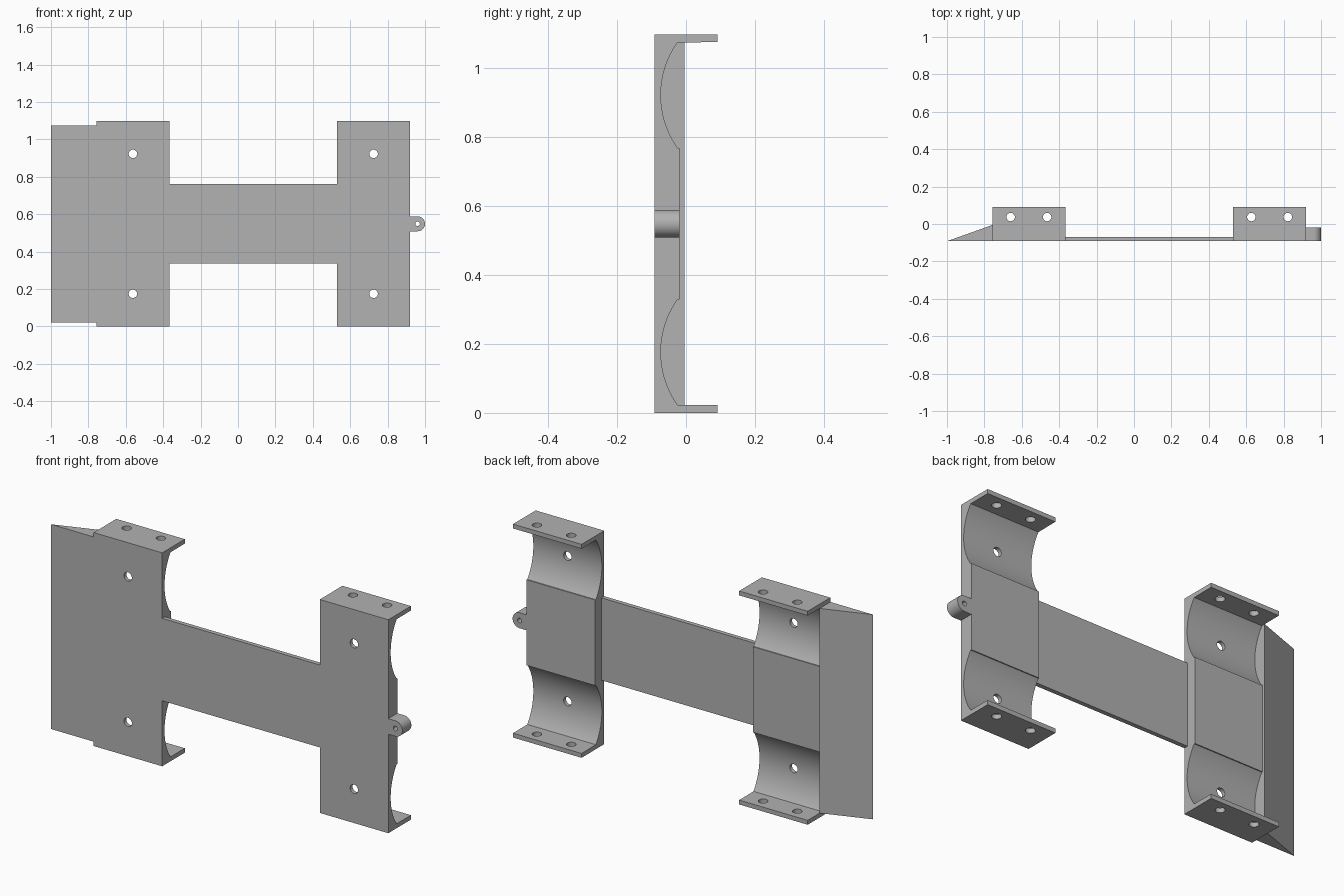
import bpy, bmesh
from math import pi, sin, cos, asin
from mathutils import Matrix, Vector

cube = bpy.data.objects.get("Cube")
if cube:
    bpy.data.objects.remove(cube, do_unlink=True)

# Main dimensions
HEIGHT = 1.098
MID = HEIGHT / 2
FRONT, BACK = -0.092, 0.092
BLOCK_BACK = -0.019       # back face of the bracket's central block
FLANGE = 0.0225           # flange and web thickness
WIDTH = 0.39              # bracket width
BRACKETS = {"right_bracket": -0.562, "left_bracket": 0.725}
HOLE = 0.0225

grey = bpy.data.materials.new("plain_grey")
grey.use_nodes = True
COLOUR = (0.445, 0.445, 0.445, 1)
grey.diffuse_color = COLOUR
grey.node_tree.nodes["Principled BSDF"].inputs["Base Color"].default_value = COLOUR


def prism(name, points, offset):
    """Extrude a closed outline of 3D points along an offset vector."""
    bm = bmesh.new()
    face = bm.faces.new([bm.verts.new(p) for p in points])
    new = bmesh.ops.extrude_face_region(bm, geom=[face])["geom"]
    moved = [g for g in new if isinstance(g, bmesh.types.BMVert)]
    bmesh.ops.translate(bm, verts=moved, vec=Vector(offset))
    bmesh.ops.recalc_face_normals(bm, faces=bm.faces)
    mesh = bpy.data.meshes.new(name)
    bm.to_mesh(mesh)
    bm.free()
    mesh.materials.append(grey)
    obj = bpy.data.objects.new(name, mesh)
    bpy.context.collection.objects.link(obj)
    return obj


def drill(obj, holes):
    """Cut round holes given as (centre, axis, radius, depth)."""
    bm = bmesh.new()
    for centre, axis, radius, depth in holes:
        turn = Matrix.Rotation(pi / 2, 4, "X") if axis == "Y" else Matrix()
        bmesh.ops.create_cone(bm, cap_ends=True, segments=32, radius1=radius,
                              radius2=radius, depth=depth,
                              matrix=Matrix.Translation(centre) @ turn)
    mesh = bpy.data.meshes.new("drill")
    bm.to_mesh(mesh)
    bm.free()
    mesh.materials.append(grey)
    cutter = bpy.data.objects.new("drill", mesh)
    cutter.hide_render = True
    bpy.context.collection.objects.link(cutter)
    mod = obj.modifiers.new("holes", "BOOLEAN")
    mod.operation, mod.solver, mod.object = "DIFFERENCE", "EXACT", cutter
    activate(obj)
    bpy.ops.object.modifier_apply(modifier=mod.name)
    bpy.data.objects.remove(cutter, do_unlink=True)


def activate(obj):
    bpy.ops.object.select_all(action="DESELECT")
    obj.select_set(True)
    bpy.context.view_layer.objects.active = obj


def smooth(obj):
    activate(obj)
    bpy.ops.object.shade_smooth_by_angle(angle=pi / 7)


# Bracket outline: flange, concave saddle, central block, mirrored at mid height
SADDLE_Z, SADDLE_HALF, RADIUS = 0.176, 0.153, 0.265
SADDLE_BOTTOM = -0.073
span = asin(SADDLE_HALF / RADIUS)
lower = [(FRONT, 0), (BACK, 0), (BACK, FLANGE)]
for i in range(33):
    a = span * (i / 16 - 1)
    lower.append((SADDLE_BOTTOM + RADIUS * (1 - cos(a)), SADDLE_Z + RADIUS * sin(a)))
lower.append((BLOCK_BACK, SADDLE_Z + SADDLE_HALF))
outline = lower + [(y, HEIGHT - z) for y, z in reversed(lower)]

for name, cx in BRACKETS.items():
    left = cx - WIDTH / 2
    bracket = prism(name, [(left, y, z) for y, z in outline], (WIDTH, 0, 0))
    holes = [((cx, FRONT, z), "Y", HOLE, 0.2) for z in (0.175, HEIGHT - 0.175)]
    holes += [((cx + side * WIDTH / 4, 0.037, z), "Z", HOLE, 0.1)
              for side in (-1, 1) for z in (0, HEIGHT)]
    drill(bracket, holes)
    smooth(bracket)

# Thin web joining the brackets
start = BRACKETS["right_bracket"] + WIDTH / 2
end = BRACKETS["left_bracket"] - WIDTH / 2
WEB = 0.212
prism("connecting_web",
      [(start, FRONT, MID - WEB), (end, FRONT, MID - WEB),
       (end, FRONT, MID + WEB), (start, FRONT, MID + WEB)], (0, FLANGE, 0))

# Sloping wedge on the outer side
edge = BRACKETS["right_bracket"] - WIDTH / 2
prism("side_wedge",
      [(-1, FRONT, FLANGE), (edge, FRONT, FLANGE), (edge, -0.005, FLANGE)],
      (0, 0, HEIGHT - 2 * FLANGE))

# Rounded lug with a pin hole
LUG_X, LUG_R = 0.96, 0.04
base = BRACKETS["left_bracket"] + WIDTH / 2
arc = [(LUG_X + LUG_R * sin(pi * i / 24), FRONT, MID - LUG_R * cos(pi * i / 24))
       for i in range(25)]
lug = prism("pin_lug", [(base, FRONT, MID - LUG_R)] + arc + [(base, FRONT, MID + LUG_R)],
            (0, BLOCK_BACK - FRONT, 0))
drill(lug, [((LUG_X, FRONT, MID), "Y", 0.012, 0.3)])
smooth(lug)
